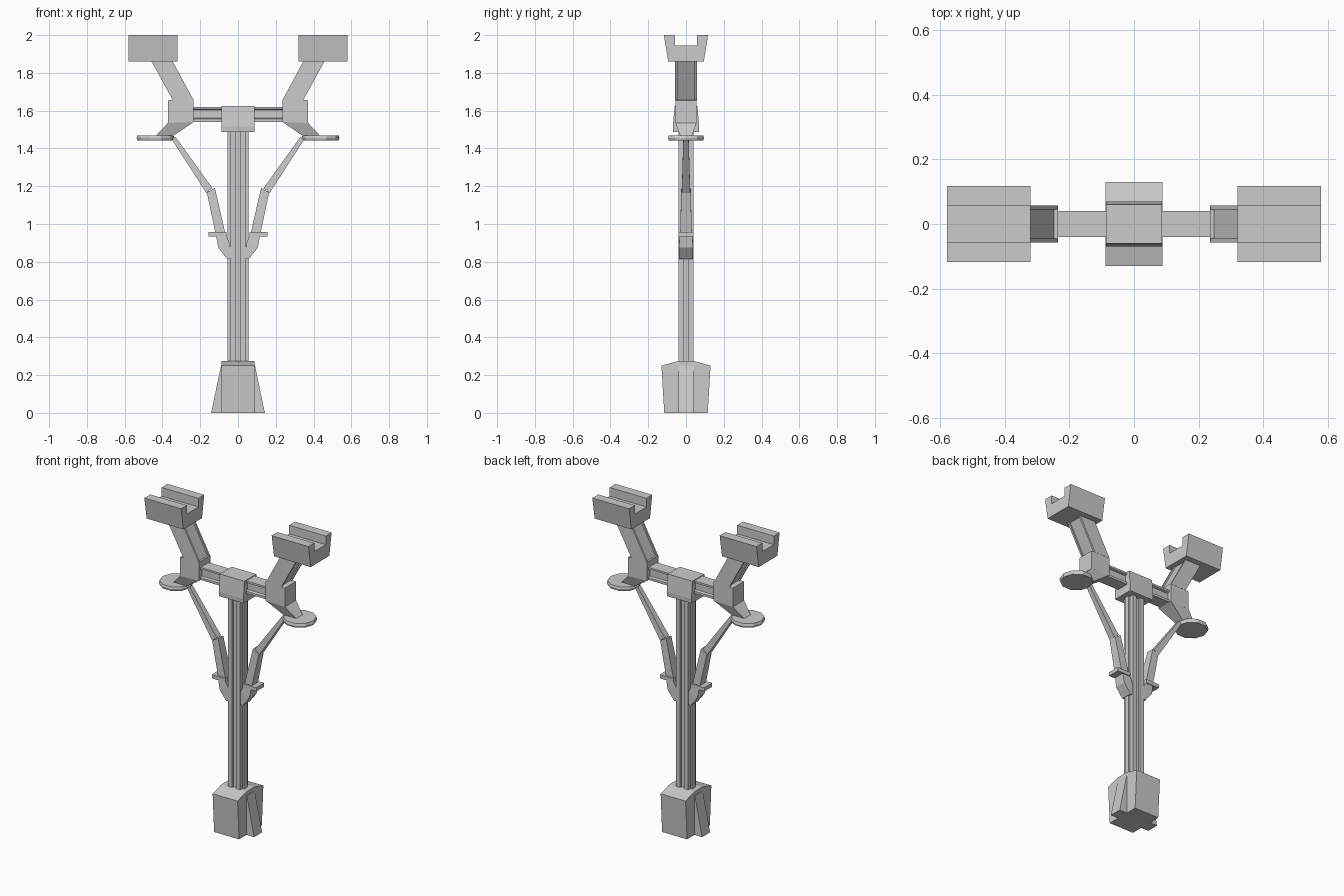
import bpy, bmesh, math

if "Cube" in bpy.data.objects:
    bpy.data.objects.remove(bpy.data.objects["Cube"])


def loft(name, rings, mirror=False):
    """Skin closed rings of equal length and cap both ends."""
    bm = bmesh.new()
    loops = [[bm.verts.new(p) for p in ring] for ring in rings]
    n = len(loops[0])
    for a, b in zip(loops, loops[1:]):
        for i in range(n):
            j = (i + 1) % n
            bm.faces.new((a[i], a[j], b[j], b[i]))
    bm.faces.new(loops[0])
    bm.faces.new(loops[-1])
    bmesh.ops.recalc_face_normals(bm, faces=bm.faces)
    mesh = bpy.data.meshes.new(name)
    bm.to_mesh(mesh)
    bm.free()
    ob = bpy.data.objects.new(name, mesh)
    bpy.context.collection.objects.link(ob)
    if mirror:
        ob.modifiers.new("Mirror", 'MIRROR')
    return ob


def slab_x(name, yz, x0, x1, mirror=False):
    return loft(name, [[(x, y, z) for y, z in yz] for x in (x0, x1)], mirror)


def slab_y(name, xz, y0, y1, mirror=False):
    return loft(name, [[(x, y, z) for x, z in xz] for y in (y0, y1)], mirror)


def sym(half):
    """Complete a half profile by reflecting its first coordinate."""
    return half + [(-a, b) for a, b in reversed(half)]


def strut(name, sections):
    """Each section: outer x,z, inner x,z and half depth."""
    rings = [[(xo, -h, zo), (xo, h, zo), (xi, h, zi), (xi, -h, zi)]
             for xo, zo, xi, zi, h in sections]
    return loft(name, rings, True)


# Base: central block and tapered side buttresses
slab_x("base_block", sym([(0.115, 0), (0.13, 0.25), (0.04, 0.275)]), -0.088, 0.088)
slab_y("base_buttress", sym([(0.142, 0), (0.09, 0.25)]), -0.04, 0.04)

# Fluted column
right = [(0.013, -0.025), (0.013, -0.04), (0.042, -0.04), (0.042, -0.016), (0.055, -0.016)]
right += [(x, -y) for x, y in reversed(right)]
section = sym(right)
loft("column", [[(x, y, z) for x, y in section] for z in (0.26, 1.5)])

# Hub and grooved cross beam
slab_x("hub", sym([(0.068, 1.487), (0.07, 1.515), (0.06, 1.625)]), -0.087, 0.087)
slab_x("cross_beam", sym([(0.041, 1.54), (0.041, 1.555), (0.027, 1.56),
                          (0.027, 1.603), (0.041, 1.608), (0.041, 1.62)]), -0.25, 0.25)

# Elbow block with foot tapering down to the disc
slab_y("elbow", [(0.235, 1.54), (0.37, 1.535), (0.37, 1.655), (0.235, 1.66)],
       -0.056, 0.056, True)
strut("elbow_foot", [(0.37, 1.536, 0.235, 1.54, 0.056), (0.437, 1.465, 0.345, 1.465, 0.03)])

# Slanted arms: side cheeks with a slightly recessed core
arm = [(0.235, 1.655), (0.345, 1.655), (0.46, 1.865), (0.348, 1.865)]
core = [(0.245, 1.655), (0.335, 1.655), (0.45, 1.865), (0.358, 1.865)]
slab_y("arm_core", core, -0.046, 0.046, True)
for side, s in (("front", -1), ("back", 1)):
    slab_y("arm_cheek_" + side, arm, s * 0.045, s * 0.057, True)

# Slotted cradles
slab_x("cradle", sym([(0.094, 1.86), (0.117, 2.0), (0.058, 2.0), (0.058, 1.945)]),
       0.32, 0.579, True)

# Ten-sided discs
loft("disc", [[(0.437 + r * math.cos(i * math.tau / 10), r * math.sin(i * math.tau / 10), z)
               for i in range(10)]
              for z, r in ((1.443, 0.096), (1.456, 0.1), (1.469, 0.096))], True)

# Bent braces and their collar plates
strut("brace_upper", [(0.352, 1.45, 0.33, 1.46, 0.014), (0.168, 1.165, 0.135, 1.19, 0.022)])
strut("brace_lower", [(0.165, 1.168, 0.122, 1.19, 0.025), (0.118, 0.945, 0.066, 0.945, 0.031)])
strut("brace_foot", [(0.118, 0.95, 0.066, 0.95, 0.033), (0.105, 0.875, 0.045, 0.9, 0.037),
                     (0.058, 0.815, 0.04, 0.82, 0.037)])
slab_y("brace_collar", [(0.06, 0.933), (0.157, 0.933), (0.157, 0.957), (0.06, 0.957)],
       -0.04, 0.04, True)
